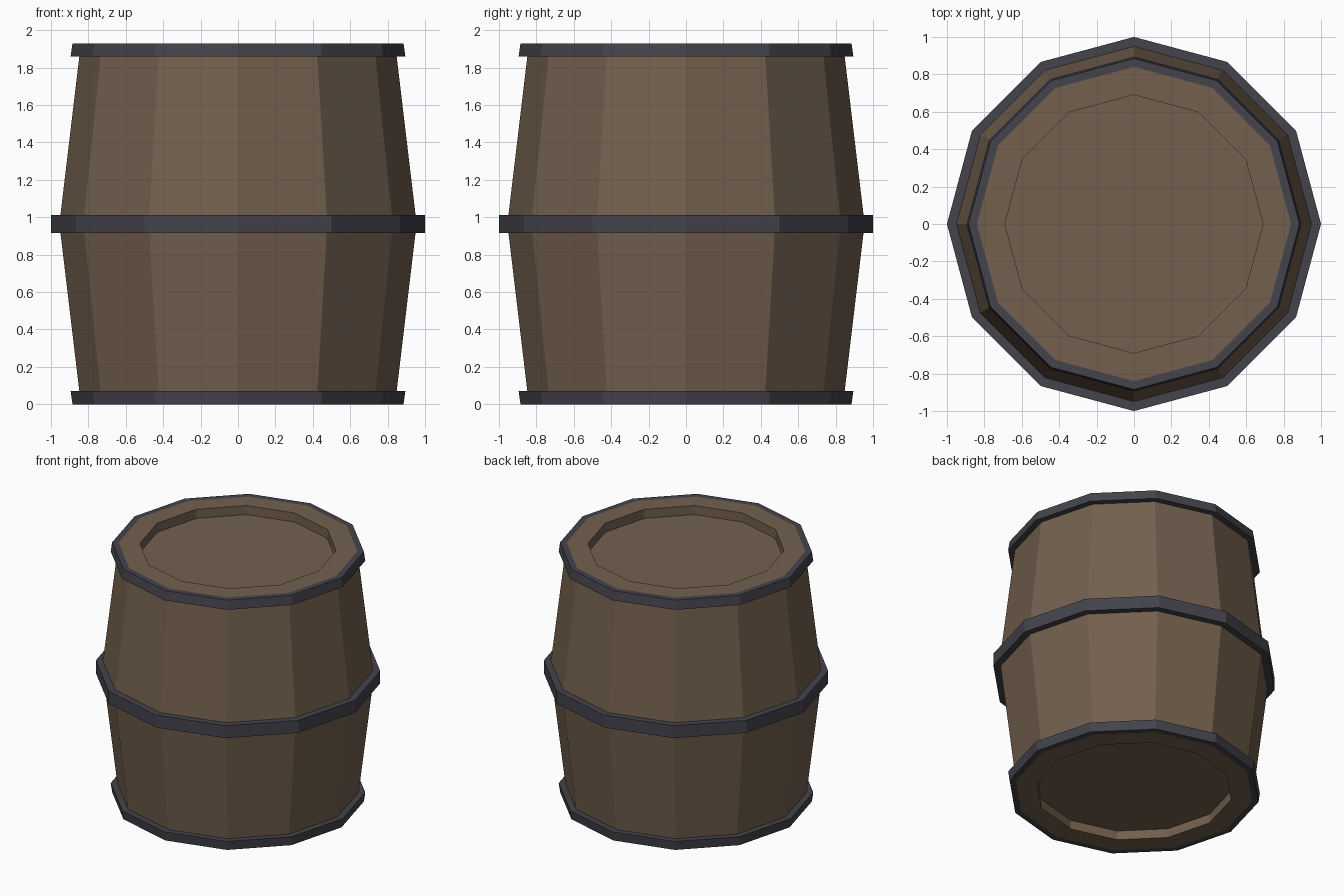
import bpy
import bmesh
import math

if "Cube" in bpy.data.objects:
    bpy.data.objects.remove(bpy.data.objects["Cube"])

SIDES = 12


def material(name, color):
    mat = bpy.data.materials.new(name)
    mat.diffuse_color = (*color, 1.0)
    mat.use_nodes = True
    mat.node_tree.nodes["Principled BSDF"].inputs["Base Color"].default_value = mat.diffuse_color
    return mat


def lathe(name, profile, mat, closed):
    """Revolve an (r, z) profile; open profiles get their end rings capped."""
    bm = bmesh.new()
    rings = []
    for r, z in profile:
        angles = [2 * math.pi * i / SIDES for i in range(SIDES)]
        rings.append([bm.verts.new((r * math.cos(a), r * math.sin(a), z)) for a in angles])
    pairs = list(zip(rings, rings[1:]))
    if closed:
        pairs.append((rings[-1], rings[0]))
    else:
        bm.faces.new(rings[0])
        bm.faces.new(rings[-1])
    for a, b in pairs:
        for i in range(SIDES):
            j = (i + 1) % SIDES
            bm.faces.new((a[i], a[j], b[j], b[i]))
    bmesh.ops.recalc_face_normals(bm, faces=bm.faces)
    mesh = bpy.data.meshes.new(name)
    bm.to_mesh(mesh)
    bm.free()
    mesh.materials.append(mat)
    obj = bpy.data.objects.new(name, mesh)
    bpy.context.collection.objects.link(obj)
    return obj


wood = material("brown wood", (0.17, 0.117, 0.076))
iron = material("dark iron", (0.056, 0.056, 0.071))

H = 1.93          # total height
MID = H / 2       # widest point
END_R, MID_R = 0.84, 0.955
LID_R, LID_DEPTH = 0.69, 0.07

# Bulging body with a recessed lid at each end
lathe("barrel_body", [
    (LID_R, LID_DEPTH), (LID_R, 0), (END_R, 0), (MID_R, MID),
    (END_R, H), (LID_R, H), (LID_R, H - LID_DEPTH)], wood, False)

# Middle hoop
lathe("middle_hoop", [
    (0.93, MID - 0.048), (1.0, MID - 0.048),
    (1.0, MID + 0.048), (0.93, MID + 0.048)], iron, True)

# End hoops, mirrored about the middle, flaring slightly towards it
for name, flip in (("bottom_hoop", False), ("top_hoop", True)):
    profile = [(END_R, 0), (0.885, 0), (0.895, 0.07), (END_R, 0.07)]
    if flip:
        profile = [(r, H - z) for r, z in profile]
    lathe(name, profile, iron, True)
